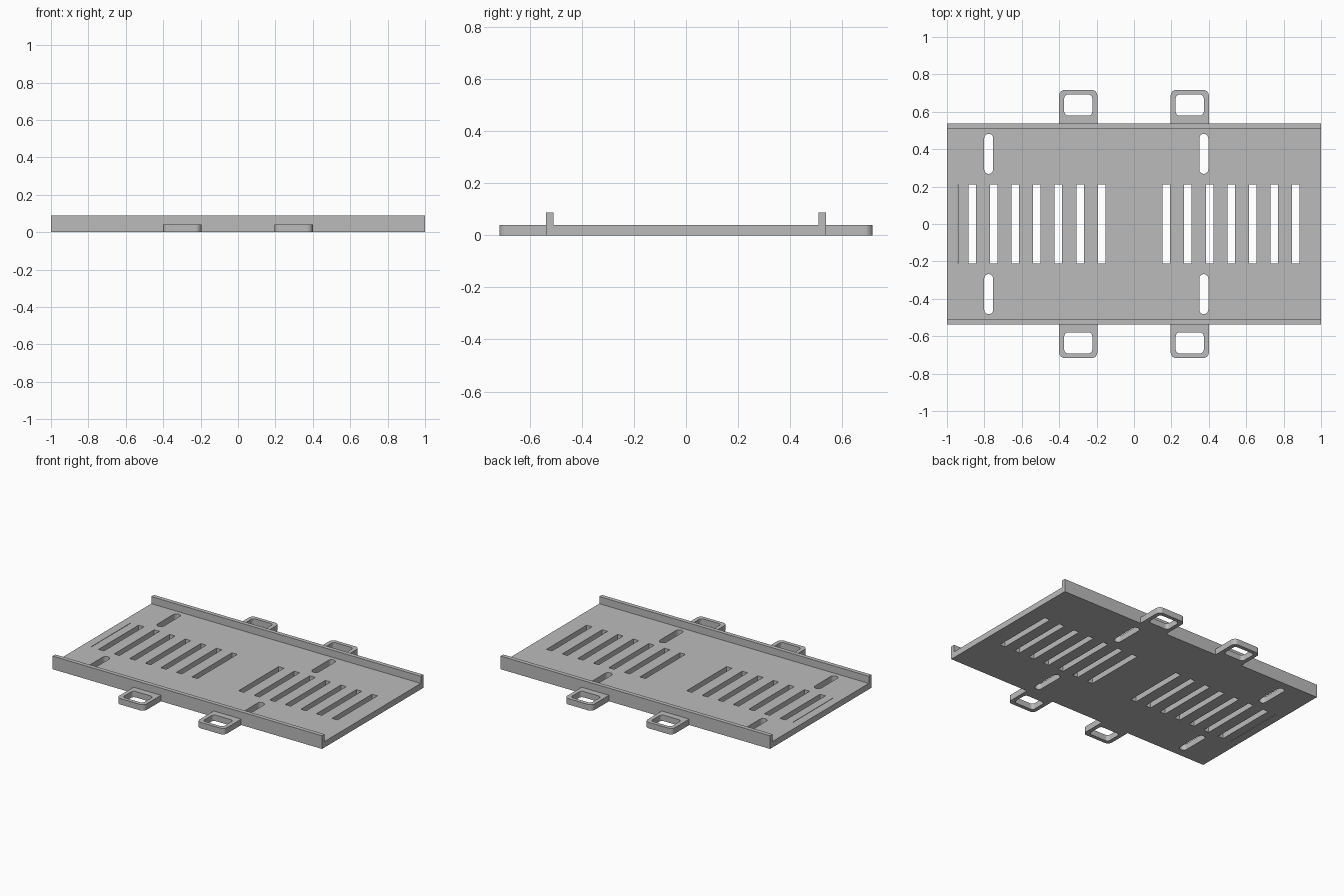
import bpy
import bmesh
from math import cos, sin, pi

cube = bpy.data.objects.get("Cube")
if cube:
    bpy.data.objects.remove(cube, do_unlink=True)

THICK = 0.04       # plate and lug thickness
WALL_TOP = 0.088   # top of the side lips
HALF_Y = 0.537     # half depth of the plate
WALL = 0.028       # lip thickness

grey = bpy.data.materials.new("plain_grey")
grey.use_nodes = True
grey.diffuse_color = (0.5, 0.5, 0.5, 1)
grey.node_tree.nodes["Principled BSDF"].inputs["Base Color"].default_value = (0.5, 0.5, 0.5, 1)


def outline(x, y, hx, hy, radii=(0, 0, 0, 0), steps=6):
    """Rectangle outline about (x, y); radii run from the +x +y corner anticlockwise."""
    points = []
    signs = ((1, 1), (-1, 1), (-1, -1), (1, -1))
    for i, ((sx, sy), r) in enumerate(zip(signs, radii)):
        cx, cy = x + sx * (hx - r), y + sy * (hy - r)
        if r == 0:
            points.append((cx, cy))
            continue
        for k in range(steps + 1):
            a = (i + k / steps) * pi / 2
            points.append((cx + r * cos(a), cy + r * sin(a)))
    return points


def sheet(name, loops, z0, z1):
    """Filled and extruded outline; every loop after the first is a hole."""
    curve = bpy.data.curves.new(name + "_profile", "CURVE")
    curve.dimensions = "2D"
    curve.fill_mode = "BOTH"
    curve.extrude = (z1 - z0) / 2
    for loop in loops:
        spline = curve.splines.new("POLY")
        spline.points.add(len(loop) - 1)
        for point, (x, y) in zip(spline.points, loop):
            point.co = (x, y, 0, 1)
        spline.use_cyclic_u = True
    temp = bpy.data.objects.new(name + "_temp", curve)
    bpy.context.collection.objects.link(temp)
    graph = bpy.context.evaluated_depsgraph_get()
    mesh = bpy.data.meshes.new_from_object(temp.evaluated_get(graph))
    bpy.data.objects.remove(temp, do_unlink=True)
    bpy.data.curves.remove(curve)

    # Weld the caps to the sides
    bm = bmesh.new()
    bm.from_mesh(mesh)
    bmesh.ops.remove_doubles(bm, verts=bm.verts, dist=0.0002)
    bmesh.ops.recalc_face_normals(bm, faces=bm.faces)
    bmesh.ops.translate(bm, verts=bm.verts, vec=(0, 0, (z0 + z1) / 2))
    for face in bm.faces:
        face.smooth = False
    bm.to_mesh(mesh)
    bm.free()
    mesh.name = name
    mesh.materials.clear()
    mesh.materials.append(grey)
    obj = bpy.data.objects.new(name, mesh)
    bpy.context.collection.objects.link(obj)
    return obj


# Base plate with two banks of vents, four round-ended slots and a hairline slit
loops = [outline(0, 0, 1, HALF_Y)]
for side in (-1, 1):
    for i in range(7):
        loops.append(outline(side * (0.173 + 0.1155 * i), 0, 0.02, 0.212))
    for x in (-0.777, 0.373):
        loops.append(outline(x, side * 0.375, 0.024, 0.107, (0.0239,) * 4))
loops.append(outline(-0.943, 0, 0.0015, 0.212))
sheet("base_plate", loops, 0, THICK)

# Upright lips along the front and back edges
for side, label in ((-1, "front"), (1, "back")):
    sheet(label + "_lip", [outline(0, side * (HALF_Y - WALL / 2), 1, WALL / 2)],
          THICK, WALL_TOP)

    # Strap lugs, rounded on the outer corners only
    outer = (0.03, 0.03, 0, 0) if side > 0 else (0, 0, 0.03, 0.03)
    for x, hand in ((-0.298, "right"), (0.298, "left")):
        sheet(f"{label}_{hand}_lug",
              [outline(x, side * 0.627, 0.102, 0.09, outer),
               outline(x, side * 0.636, 0.075, 0.056, (0.02,) * 4)],
              0, THICK)
